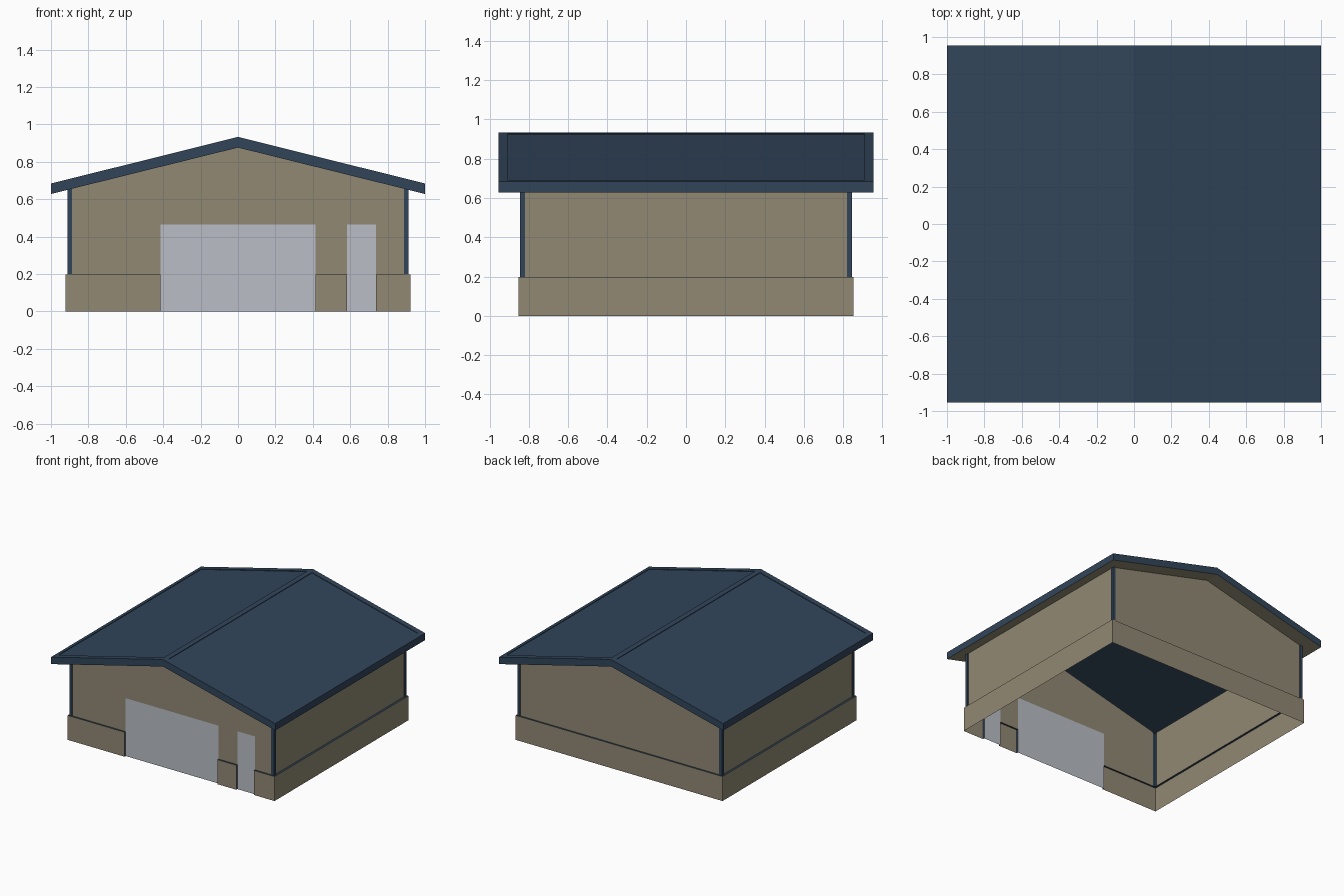
import bpy
from mathutils import Vector

if "Cube" in bpy.data.objects:
    bpy.data.objects.remove(bpy.data.objects["Cube"])


def material(name, rgb):
    m = bpy.data.materials.new(name)
    m.diffuse_color = (*rgb, 1)
    m.use_nodes = True
    m.node_tree.nodes["Principled BSDF"].inputs["Base Color"].default_value = m.diffuse_color
    return m


TAN = material("tan siding", (0.283, 0.250, 0.174))
BLUE = material("dark blue trim", (0.031, 0.060, 0.102))
GREY = material("light grey door", (0.491, 0.515, 0.558))

WX, WY = 0.905, 0.838      # wall planes
PX, PY = 0.912, 0.845      # corner post planes
BX, BY = 0.922, 0.852      # base band planes
RX, RY = 1.0, 0.954        # roof edges
POST = 0.024               # corner post width
BASE, DOOR = 0.197, 0.466  # heights
DOORS = [(-0.414, 0.414), (0.582, 0.737)]


def top(x):
    return 0.933 - 0.249 * abs(x)


def under(x):
    return 0.876 - 0.248 * abs(x)


def build(name, mat, faces):
    """Each face is (corner points, outward direction)."""
    verts, polys = [], []
    for pts, out in faces:
        pts = [Vector(p) for p in pts]
        n = (pts[1] - pts[0]).cross(pts[2] - pts[0])
        if n.dot(Vector(out)) < 0:
            pts.reverse()
        polys.append(range(len(verts), len(verts) + len(pts)))
        verts += pts
    me = bpy.data.meshes.new(name)
    me.from_pydata(verts, [], [list(p) for p in polys])
    me.materials.append(mat)
    ob = bpy.data.objects.new(name, me)
    bpy.context.collection.objects.link(ob)
    return ob


def panel_y(x0, x1, z0, z1, y):
    """Upright panel facing front or back; z1 may be a function of x."""
    f = z1 if callable(z1) else (lambda x: z1)
    return ([(x0, y, z0), (x1, y, z0), (x1, y, f(x1)), (x0, y, f(x0))], (0, y, 0))


def panel_x(y0, y1, z0, z1, x):
    return ([(x, y0, z0), (x, y1, z0), (x, y1, z1), (x, y0, z1)], (x, 0, 0))


def slope(x0, x1, y0, y1, f, up):
    return ([(x0, y0, f(x0)), (x1, y0, f(x1)), (x1, y1, f(x1)), (x0, y1, f(x0))], (0, 0, up))


def flat(x0, x1, y0, y1):
    return slope(x0, x1, y0, y1, lambda x: BASE, 1)


# Upper walls, front one cut around the doors
ex, ey = PX - POST, PY - POST
breaks = sorted([-ex, 0, ex] + [v for d in DOORS for v in d])
front = []
for a, b in zip(breaks, breaks[1:]):
    is_door = any(d[0] <= a and b <= d[1] for d in DOORS)
    front.append(panel_y(a, b, DOOR if is_door else BASE, under, -WY))
build("front_wall", TAN, front)
build("back_wall", TAN, [panel_y(-ex, 0, BASE, under, WY), panel_y(0, ex, BASE, under, WY)])
for s, name in ((-1, "left"), (1, "right")):
    build(name + "_wall", TAN, [panel_x(-ey, ey, BASE, under(WX), s * WX)])

# Doors on the wall plane
for (a, b), name in zip(DOORS, ("garage_door", "side_door")):
    build(name, GREY, [panel_y(a, b, 0, DOOR, -WY)])

# Base band with gaps at the doors
gaps = [-BX] + [v for d in DOORS for v in d] + [BX]
spans = list(zip(gaps[::2], gaps[1::2]))
build("base_band", TAN,
      [panel_y(a, b, 0, BASE, -BY) for a, b in spans]
      + [panel_y(-BX, BX, 0, BASE, BY)]
      + [panel_x(-BY, BY, 0, BASE, s * BX) for s in (-1, 1)])

# Ledge on the base band and door reveals
build("base_ledge", BLUE,
      [flat(a, b, -BY, -WY) for a, b in spans]
      + [flat(-BX, BX, WY, BY)]
      + [flat(min(s * WX, s * BX), max(s * WX, s * BX), -WY, WY) for s in (-1, 1)])
reveals = []
for a, b in DOORS:
    for x, d in ((a, 1), (b, -1)):
        pts = panel_x(-BY, -WY, 0, BASE, x)[0]
        reveals.append((pts, (d, 0, 0)))
build("door_reveals", BLUE, reveals)

# Corner posts, folded from an L-shaped outline
for sx, nx in ((-1, "left"), (1, "right")):
    for sy, ny in ((-1, "front"), (1, "back")):
        path = [(ex, WY), (ex, PY), (PX, PY), (PX, ey), (WX, ey)]
        dirs = [(-1, 0), (0, 1), (1, 0), (0, -1)]
        faces = []
        for (x0, y0), (x1, y1), (dx, dy) in zip(path, path[1:], dirs):
            p, q = (sx * x0, sy * y0), (sx * x1, sy * y1)
            faces.append(([(*p, BASE), (*q, BASE), (*q, under(x1)), (*p, under(x0))],
                          (sx * dx, sy * dy, 0)))
        build(f"{ny}_{nx}_corner_post", BLUE, faces)

# Roof slopes: border strips around a slightly sunken panel
IN, OUT, PYY, SINK = 0.022, 0.966, 0.91, 0.005


def sunk(x):
    return top(x) - SINK


for s, name in ((-1, "left"), (1, "right")):
    a, b, e = s * IN, s * OUT, s * RX
    faces = [slope(0, a, -RY, RY, top, 1), slope(b, e, -RY, RY, top, 1),
             slope(a, b, -RY, -PYY, top, 1), slope(a, b, PYY, RY, top, 1),
             slope(a, b, -PYY, PYY, sunk, 1)]
    for x, d in ((a, s), (b, -s)):
        faces.append((panel_x(-PYY, PYY, sunk(x), top(x), x)[0], (d, 0, 0)))
    for y in (-PYY, PYY):
        faces.append(([(a, y, sunk(a)), (b, y, sunk(b)), (b, y, top(b)), (a, y, top(a))],
                      (0, -y, 0)))
    build(name + "_roof_slope", BLUE, faces)

    # Fascia boards along the eave and both gables
    faces = [panel_x(-RY, RY, under(RX), top(RX), e)]
    for y in (-RY, RY):
        faces.append(([(0, y, under(0)), (e, y, under(e)), (e, y, top(e)), (0, y, top(0))],
                      (0, y, 0)))
    build(name + "_fascia", BLUE, faces)

    # Soffit under the overhang only
    build(name + "_soffit", TAN,
          [slope(0, e, -RY, -WY, under, -1), slope(0, e, WY, RY, under, -1),
           slope(s * WX, e, -WY, WY, under, -1)])
